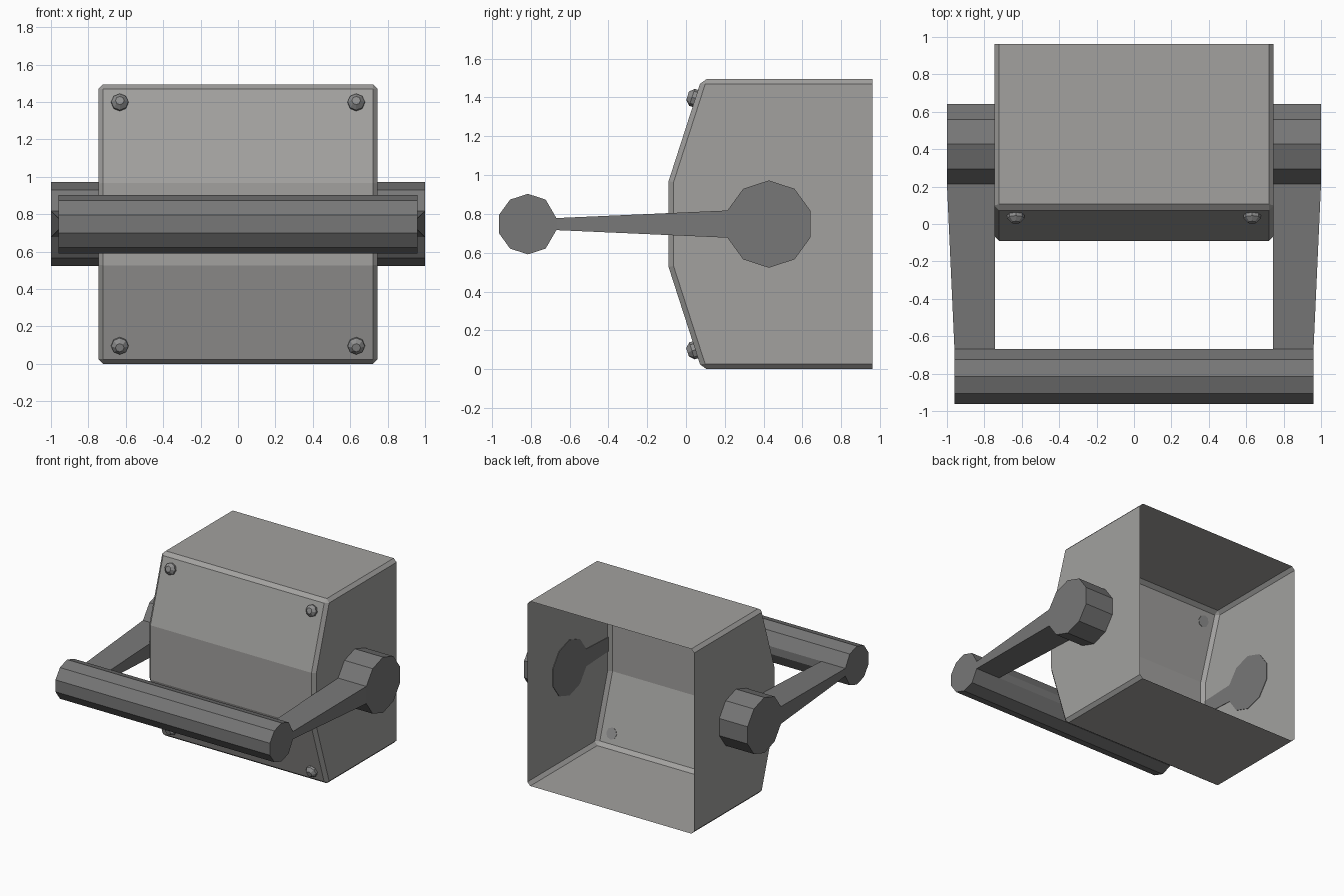
import bpy, bmesh, math
from mathutils import Vector, Matrix

if "Cube" in bpy.data.objects:
    bpy.data.objects.remove(bpy.data.objects["Cube"])


def material(name, rgb):
    m = bpy.data.materials.new(name)
    m.diffuse_color = (*rgb, 1)
    m.use_nodes = True
    m.node_tree.nodes["Principled BSDF"].inputs["Base Color"].default_value = m.diffuse_color
    return m


HOUSING = material("light warm grey", (0.36, 0.355, 0.345))
HANDLE = material("dark grey", (0.185, 0.185, 0.185))
BOLT = material("mid grey", (0.27, 0.27, 0.27))


def finish(bm, name, mat):
    me = bpy.data.meshes.new(name)
    bm.to_mesh(me)
    bm.free()
    me.materials.append(mat)
    ob = bpy.data.objects.new(name, me)
    bpy.context.collection.objects.link(ob)
    return ob


def loft(ring_a, ring_b):
    """Closed solid between two matching rings of points."""
    bm = bmesh.new()
    a = [bm.verts.new(p) for p in ring_a]
    b = [bm.verts.new(p) for p in ring_b]
    bm.faces.new(a)
    bm.faces.new(b[::-1])
    n = len(a)
    for i in range(n):
        bm.faces.new((a[i], b[i], b[(i + 1) % n], a[(i + 1) % n]))
    bmesh.ops.recalc_face_normals(bm, faces=bm.faces[:])
    return bm


def decagon(cy, cz, r):
    return [(cy + r * math.sin(math.tau * i / 10), cz + r * math.cos(math.tau * i / 10))
            for i in range(10)]


def prism(profile, x0, x1):
    return loft([(x0, y, z) for y, z in profile], [(x1, y, z) for y, z in profile])


# Housing: open-backed box with a three-facet front and chamfered outer edges
W, H, BACK, MID = 0.747, 1.495, 0.962, 0.7475
profile = [(BACK, 0), (0.08, 0), (-0.09, 0.527), (-0.09, 0.968), (0.08, H), (BACK, H)]
bm = prism(profile, -W, W)
bmesh.ops.delete(bm, geom=[f for f in bm.faces if f.normal.y > 0.9], context='FACES_ONLY')
for e in [e for e in bm.edges if not e.link_faces]:
    bm.edges.remove(e)
edges = []
for e in bm.edges:
    if len(e.link_faces) != 2:
        continue
    mid = (e.verts[0].co + e.verts[1].co) / 2
    front_crease = abs(mid.x) < 0.1 and mid.y < 0
    if not front_crease:
        edges.append(e)
bmesh.ops.bevel(bm, geom=edges, offset=0.026, offset_type='OFFSET', segments=1,
                profile=0.5, affect='EDGES')
finish(bm, "housing", HOUSING)

# Handle bar: ten-sided, with its rear facet narrowed to meet the arms
bar = [(-0.668, MID + math.copysign(0.031, z - MID)) if y > -0.68 else (y, z)
       for y, z in decagon(-0.815, MID, 0.156)]
finish(prism(bar, -0.96, 0.96), "handle_bar", HANDLE)

for s, side in ((-1, "left"), (1, "right")):
    # Pivot hub on each side
    finish(prism(decagon(0.427, MID, 0.225), s * 0.743, s * 1.0), side + "_pivot", HANDLE)

    # Tapered arm from the hub to the bar
    def section(y, outer, h):
        return [(s * 0.743, y, MID - h), (s * outer, y, MID - h),
                (s * outer, y, MID + h), (s * 0.743, y, MID + h)]
    finish(loft(section(-0.668, 0.96, 0.031), section(0.213, 1.0, 0.07)), side + "_arm", HANDLE)

    # Bolts on the sloping front panels
    for t, level in ((-1, "lower"), (1, "upper")):
        normal = Vector((0, -0.952, 0.307 * t))
        base = Vector((s * 0.632, 0.048, MID + t * 0.648))
        bm = bmesh.new()
        for r1, r2, d0, d1 in ((0.046, 0.046, -0.003, 0.018), (0.046, 0.023, 0.018, 0.042)):
            bmesh.ops.create_cone(bm, cap_ends=True, segments=8, radius1=r1, radius2=r2,
                                  depth=d1 - d0,
                                  matrix=Matrix.Translation((0, 0, (d0 + d1) / 2)))
        rot = normal.to_track_quat('Z', 'Y').to_matrix().to_4x4()
        bm.transform(Matrix.Translation(base) @ rot)
        finish(bm, side + "_" + level + "_bolt", BOLT)
